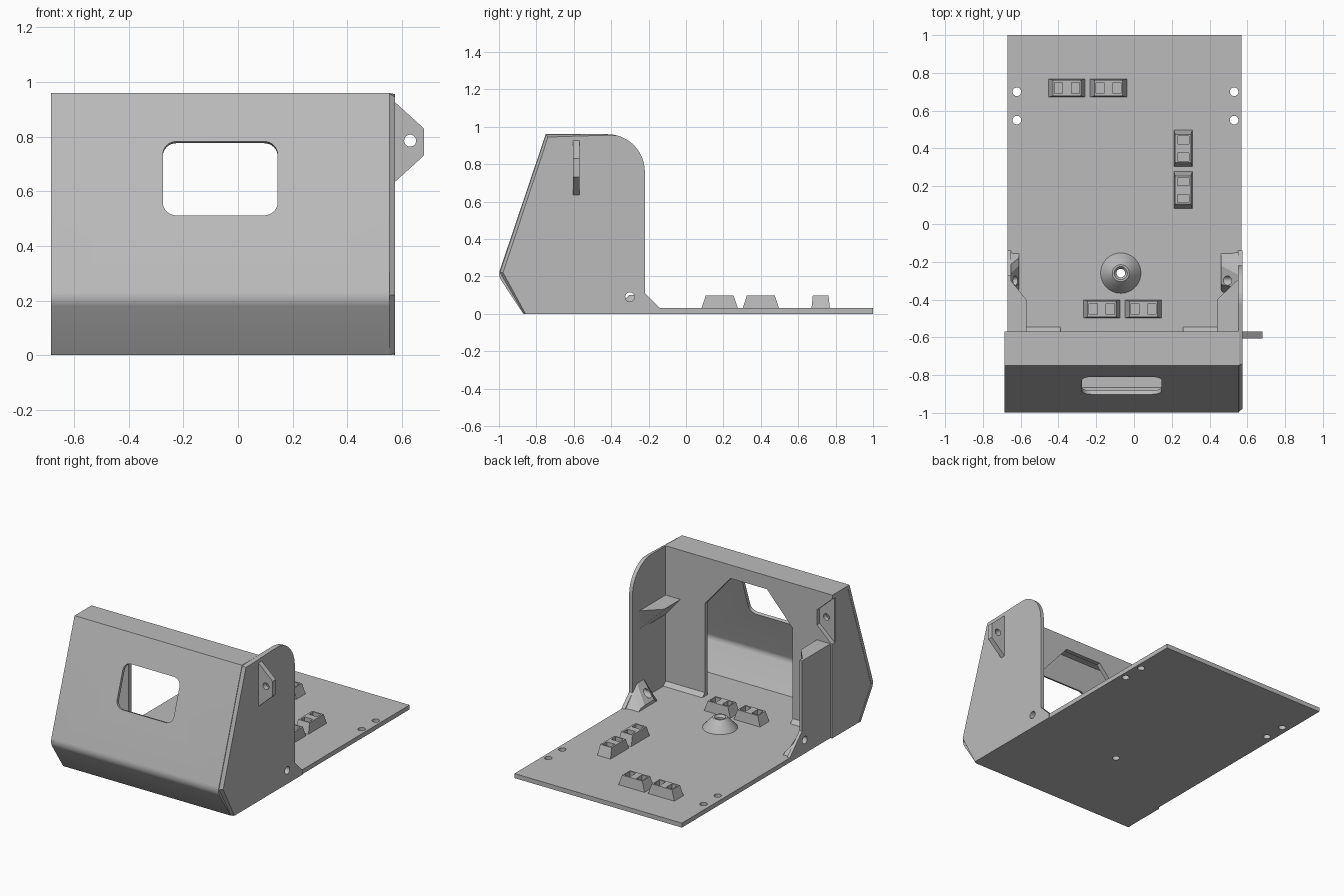
import bpy, bmesh, math
from mathutils import Matrix

if "Cube" in bpy.data.objects:
    bpy.data.objects.remove(bpy.data.objects["Cube"])

grey = bpy.data.materials.new("plain grey")
grey.use_nodes = True
grey.diffuse_color = (0.5, 0.5, 0.5, 1)
grey.node_tree.nodes["Principled BSDF"].inputs["Base Color"].default_value = (0.5, 0.5, 0.5, 1)


def finish(name, bm):
    bmesh.ops.remove_doubles(bm, verts=bm.verts, dist=1e-5)
    bmesh.ops.dissolve_degenerate(bm, edges=bm.edges, dist=1e-5)
    bmesh.ops.recalc_face_normals(bm, faces=bm.faces)
    mesh = bpy.data.meshes.new(name)
    bm.to_mesh(mesh)
    bm.free()
    mesh.materials.append(grey)
    ob = bpy.data.objects.new(name, mesh)
    bpy.context.collection.objects.link(ob)
    return ob


def prism(name, pts, axis, a, b, end_pts=None):
    """Extrude a 2D outline along an axis; a second outline makes a loft."""
    place = {"x": lambda p, t: (t, p[0], p[1]),
             "y": lambda p, t: (p[0], t, p[1]),
             "z": lambda p, t: (p[0], p[1], t)}[axis]
    bm = bmesh.new()
    lo = [bm.verts.new(place(p, a)) for p in pts]
    hi = [bm.verts.new(place(p, b)) for p in (end_pts or pts)]
    bm.faces.new(lo)
    bm.faces.new(hi)
    n = len(pts)
    for i in range(n):
        j = (i + 1) % n
        bm.faces.new((lo[i], lo[j], hi[j], hi[i]))
    return finish(name, bm)


def rect(x0, x1, y0, y1):
    return [(x0, y0), (x1, y0), (x1, y1), (x0, y1)]


def arc(cx, cy, r, start, end, n=8):
    steps = [math.radians(start + (end - start) * i / n) for i in range(n + 1)]
    return [(cx + r * math.cos(t), cy + r * math.sin(t)) for t in steps]


def disc(cx, cy, r, n=24):
    return arc(cx, cy, r, 0, 360, n)[:-1]


def cut(ob, *cutters):
    for c in cutters:
        c.hide_render = True
        mod = ob.modifiers.new("cut", "BOOLEAN")
        mod.operation = "DIFFERENCE"
        mod.solver = "EXACT"
        mod.object = c
    bpy.context.view_layer.update()
    dg = bpy.context.evaluated_depsgraph_get()
    mesh = bpy.data.meshes.new_from_object(ob.evaluated_get(dg))
    ob.modifiers.clear()
    ob.data = mesh
    for c in cutters:
        bpy.data.objects.remove(c)


def smooth(ob):
    bpy.ops.object.select_all(action="DESELECT")
    bpy.context.view_layer.objects.active = ob
    ob.select_set(True)
    bpy.ops.object.shade_smooth_by_angle(angle=math.radians(30))


LEFT, RIGHT, MID = -0.67, 0.57, -0.065
BACK = -0.57          # rear plane of the hollow front housing
FLOOR = 0.03
CONE = (-0.07, -0.26)

# Base plate with corner holes and a centre fixing hole
plate = prism("base_plate", rect(LEFT, RIGHT, -0.865, 1), "z", 0, FLOOR)
cut(plate, *[prism("hole", disc(x, y, 0.023), "z", -0.1, 0.1)
             for x in (-0.62, 0.53) for y in (0.55, 0.70)],
    prism("hole", disc(*CONE, 0.023), "z", -0.1, 0.1))

# Bent front shell with softened knee
outer = [(-0.87, 0)] + arc(-0.93, 0.214, 0.068, 210, 161, 6) + [(-0.75, 0.96), (BACK, 0.96)]
inner = [(BACK, 0.94), (-0.735, 0.94)] + arc(-0.93, 0.214, 0.046, 161, 210, 6) + [(-0.847, 0)]
shell = prism("front_shell", outer + inner, "x", -0.685, 0.555)
w, h, r = 0.21, 0.143, 0.05
corners = (arc(w - r, h - r, r, 0, 90) + arc(r - w, h - r, r, 90, 180)
           + arc(r - w, r - h, r, 180, 270) + arc(w - r, r - h, r, 270, 360))
window = prism("window_cutter", corners, "y", -0.1, 0.1)
window.data.transform(Matrix.Translation((MID, -0.856, 0.647)) @ Matrix.Rotation(-0.326, 4, "X"))
cut(shell, window)
smooth(shell)

# Rear panel of the housing with its tall chamfered opening and lug pocket
panel = prism("rear_panel", rect(LEFT, 0.557, 0.01, 0.945), "y", -0.60, BACK)
opening = [(-0.39, FLOOR), (0.26, FLOOR), (0.26, 0.65), (0.07, 0.87), (-0.20, 0.87), (-0.39, 0.66)]
lug = [(0.57, 0.63), (0.68, 0.73), (0.68, 0.83), (0.57, 0.93)]
pocket = [(x - 1.25, z) for x, z in lug]
pocket = [(-0.72, 0.63)] + pocket + [(-0.72, 0.93)]
cut(panel, prism("opening_cutter", opening, "y", -0.7, -0.5),
    prism("pocket_cutter", pocket, "y", -0.7, -0.5))
backing = prism("pocket_backing", [(max(x, -0.68), z) for x, z in pocket[1:-1]], "y", -0.63, -0.60)
cut(backing, prism("hole", disc(-0.62, 0.785, 0.022), "y", -0.7, -0.5))

# Large rounded wall at +x, its outer edge chamfered
front_edge = [(-0.87, 0), (-0.998, 0.22), (-0.75, 0.96)]
inset_edge = [(-0.858, 0), (-0.978, 0.22), (-0.738, 0.945)]
tail = arc(-0.42, 0.76, 0.2, 90, 0, 12) + [(-0.22, 0.11), (-0.14, FLOOR), (-0.14, 0)]
tail_inset = [(y, min(z, 0.955)) for y, z in tail]
wall = prism("tall_side_wall", front_edge + tail, "x", 0.55, 0.575, inset_edge + tail_inset)
cut(wall, prism("hole", disc(-0.30, 0.09, 0.025), "x", 0.4, 0.7))

# Lower wall at -x
low = front_edge + [(BACK, 0.96), (BACK, 0.63), (-0.27, 0.63), (-0.27, 0.16),
                    (-0.22, 0.11), (-0.14, FLOOR), (-0.14, 0)]
low_wall = prism("low_side_wall", low, "x", -0.683, -0.65)
cut(low_wall, prism("hole", disc(-0.30, 0.09, 0.025), "x", -0.8, -0.6),
    prism("trim_cutter", rect(BACK, 0, -0.1, 1.1), "x", -0.8, LEFT),
    prism("pocket_cutter", pocket, "y", -0.605, -0.5))

# Mating lug
ear = prism("side_lug", lug, "y", -0.605, BACK)
cut(ear, prism("hole", disc(0.63, 0.785, 0.022), "y", -0.7, -0.5))

# Corner gussets and feet on both sides
for side, wall_x, tip_x, foot_x in (("left", 0.555, 0.44, 0.46), ("right", -0.66, -0.57, -0.61)):
    near = wall_x + (tip_x - wall_x) * 0.03
    top = [(wall_x, -0.29), (tip_x, -0.40), (tip_x, BACK), (wall_x, BACK)]
    low_pts = [(wall_x, -0.29), (near, -0.40), (near, BACK), (wall_x, BACK)]
    prism(side + "_gusset", low_pts, "z", 0.50, 0.63, top)
    wide = [(-0.14, 0.02), (-0.22, 0.11), (-0.27, 0.16), (-0.34, 0.16), (-0.40, 0.02)]
    slim = [(-0.14, 0.02), (-0.18, 0.045), (-0.22, 0.05), (-0.32, 0.05), (-0.36, 0.02)]
    foot = prism(side + "_foot", wide, "x", wall_x, foot_x, slim)
    cut(foot, prism("hole", disc(-0.30, 0.09, 0.025), "x", wall_x - 0.2, wall_x + 0.2))

# Small floor fillets behind the rear panel
for side, x0, x1 in (("left", 0.26, 0.555), ("right", -0.66, -0.39)):
    prism(side + "_floor_fillet", [(BACK, 0.02), (-0.545, FLOOR), (BACK, 0.055)], "x", x0, x1)

# Conical standoff with a through hole and countersink
bm = bmesh.new()
profile = [(0.107, FLOOR), (0.105, 0.035), (0.045, 0.10), (0.035, 0.10), (0.023, 0.085), (0.023, FLOOR)]
rings = [[bm.verts.new((x, y, z)) for x, y in disc(*CONE, r, 32)] for r, z in profile]
for a, b in zip(rings, rings[1:] + rings[:1]):
    for i in range(32):
        j = (i + 1) % 32
        bm.faces.new((a[i], a[j], b[j], b[i]))
smooth(finish("cone_standoff", bm))

# Cable tie blocks: tapered, each with two pockets
blocks = [(-0.355, 0.72, 0), (-0.135, 0.72, 0), (0.26, 0.40, 1), (0.26, 0.18, 1),
          (-0.17, -0.45, 0), (0.05, -0.45, 0)]
for i, (x, y, turned) in enumerate(blocks):
    tie = prism("cable_tie_block_%d" % (i + 1), rect(-0.1, 0.1, -0.05, 0.05), "z", 0.02, 0.097,
                rect(-0.075, 0.075, -0.042, 0.042))
    cut(tie, *[prism("pocket", rect(s - 0.022, s + 0.022, -0.03, 0.03), "z", 0.045, 0.2)
               for s in (-0.045, 0.045)])
    tie.data.transform(Matrix.Translation((x, y, 0)) @ Matrix.Rotation(turned * math.pi / 2, 4, "Z"))
